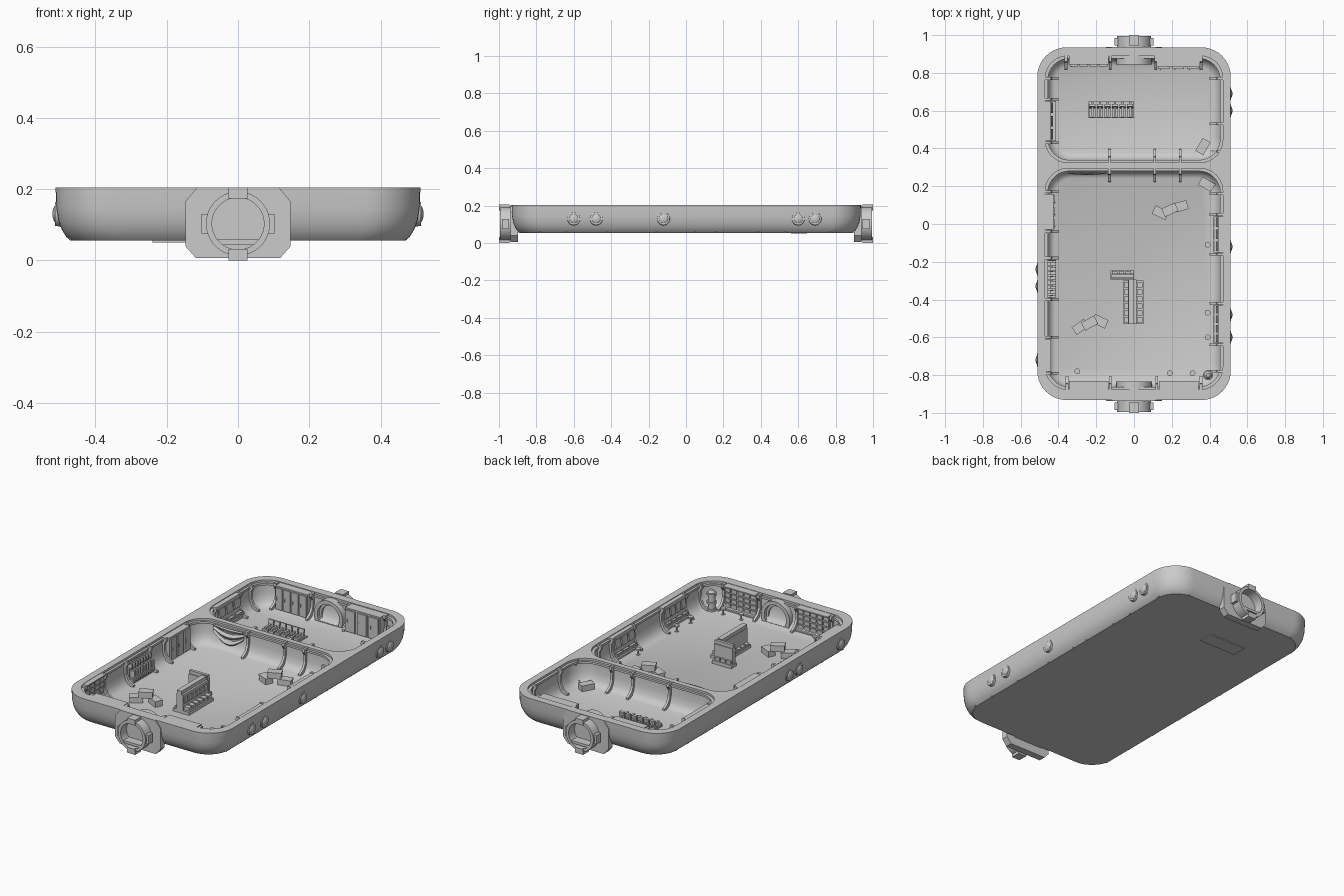
import bpy, bmesh
from math import pi, sin, cos, radians
from mathutils import Matrix, Vector

if "Cube" in bpy.data.objects:
    bpy.data.objects.remove(bpy.data.objects["Cube"])

FLOOR, RIM = 0.06, 0.204


def finish(bm, name, smooth=False):
    bmesh.ops.recalc_face_normals(bm, faces=bm.faces)
    me = bpy.data.meshes.new(name)
    bm.to_mesh(me)
    bm.free()
    ob = bpy.data.objects.new(name, me)
    bpy.context.collection.objects.link(ob)
    if smooth:
        shade(ob)
    return ob


def shade(ob):
    bpy.ops.object.select_all(action='DESELECT')
    ob.select_set(True)
    bpy.context.view_layer.objects.active = ob
    bpy.ops.object.shade_smooth_by_angle(angle=radians(35))


def add_box(bm, lo, hi, mat=Matrix(), tilt=0):
    c = (Vector(lo) + Vector(hi)) / 2
    size = [abs(b - a) for a, b in zip(lo, hi)]
    m = mat @ Matrix.Translation(c) @ Matrix.Rotation(tilt, 4, 'X') @ Matrix.Diagonal((*size, 1))
    bmesh.ops.create_cube(bm, size=1, matrix=m)


def add_cyl(bm, r1, r2, z0, z1, mat, seg=16):
    bmesh.ops.create_cone(bm, cap_ends=True, segments=seg, radius1=r1, radius2=r2, depth=z1 - z0,
                          matrix=mat @ Matrix.Translation((0, 0, (z0 + z1) / 2)))


def add_loft(bm, loops):
    rows = [[bm.verts.new(p) for p in lp] for lp in loops]
    n = len(rows[0])
    for a, b in zip(rows, rows[1:]):
        for i in range(n):
            bm.faces.new((a[i], a[(i + 1) % n], b[(i + 1) % n], b[i]))
    bm.faces.new(rows[0])
    bm.faces.new(rows[-1])


def add_ring(bm, ro, ri, y0, y1, zc, a0=0, a1=2 * pi, seg=40):
    full = a1 - a0 > 6.28
    rows = []
    for i in range(seg if full else seg + 1):
        a = a0 + (a1 - a0) * i / seg
        rows.append([bm.verts.new((r * cos(a), y, zc + r * sin(a)))
                     for r, y in ((ro, y0), (ro, y1), (ri, y1), (ri, y0))])
    for a, b in zip(rows, rows[1:] + rows[:1] if full else rows[1:]):
        for k in range(4):
            bm.faces.new((a[k], a[(k + 1) % 4], b[(k + 1) % 4], b[k]))
    if not full:
        bm.faces.new(rows[0])
        bm.faces.new(rows[-1])


def rounded_rect(x0, x1, y0, y1, r, z, n=10):
    pts = []
    for k, (cx, cy) in enumerate(((x1 - r, y1 - r), (x0 + r, y1 - r), (x0 + r, y0 + r), (x1 - r, y0 + r))):
        pts += [(cx + r * cos(pi / 2 * (k + i / n)), cy + r * sin(pi / 2 * (k + i / n)), z) for i in range(n + 1)]
    return pts


def tray(name, x0, x1, y0, y1, r, profile):
    bm = bmesh.new()
    add_loft(bm, [rounded_rect(x0 + d, x1 - d, y0 + d, y1 - d, r - d * .5, z) for d, z in profile])
    return finish(bm, name)


# Hull: rounded shell with two rooms cut out
hull = tray("hull", -.512, .512, -.932, .935, .155,
            [(.042, .055), (.03, .066), (.018, .085), (.008, .11), (.002, .145), (0, RIM)])
room = [(.05, FLOOR), (.03, .07), (.016, .095), (.008, .13), (.006, .178), (.014, .18), (.014, .192), (0, .192), (0, .25)]
for nm, y0, y1 in (("rear_room", .325, .89), ("main_room", -.876, .294)):
    cut = tray(nm + "_cutter", -.47, .47, y0, y1, .12, room)
    cut.hide_render = True
    cut.hide_set(True)
    mod = hull.modifiers.new(nm, 'BOOLEAN')
    mod.object, mod.operation, mod.solver = cut, 'DIFFERENCE', 'EXACT'
bpy.context.view_layer.objects.active = hull
for m in list(hull.modifiers):
    bpy.ops.object.modifier_apply(modifier=m.name)
shade(hull)

# Docking ports at both ends: plate, collar, locking tabs, deck, inner arch
for end, s, inner in (("rear", 1, .845), ("front", -1, .835)):
    bm = bmesh.new()
    half = [(.118, .006), (.148, .04), (.148, .165), (.115, RIM)]
    outline = half + [(-x, z) for x, z in reversed(half)]
    add_loft(bm, [[(x, s * y, z) for x, z in outline] for y in (.898, .938)])
    finish(bm, end + "_port_plate")
    bm = bmesh.new()
    add_ring(bm, .09, .073, s * .93, s * .995, .103)
    for x0, x1, z0, z1 in ((-.026, .026, .174, .205), (-.026, .026, 0, .032),
                           (.074, .103, .076, .13), (-.103, -.074, .076, .13)):
        add_box(bm, (x0, s * .945, z0), (x1, s * (1 if z0 != .076 else .985), z1))
    add_box(bm, (-.057, s * .93, .045), (.057, s * .99, .06))
    finish(bm, end + "_port_collar", True)
    bm = bmesh.new()
    add_ring(bm, .094, .072, s * inner, s * .9, .105, radians(-29), radians(209))
    add_ring(bm, .074, .058, s * (inner + .02), s * .9, .105, radians(-29), radians(209))
    add_box(bm, (-.09, s * inner, .056), (.09, s * .9, .066))
    finish(bm, end + "_inner_arch", True)

# Bulging portholes along the sides
for side, s, ys in (("right", 1, (-.6, -.48, -.12, .6, .69)), ("left", -1, (-.72, -.33, -.24))):
    bm = bmesh.new()
    for y in ys:
        base = Matrix.Translation((s * .503, y, .13))
        bmesh.ops.create_uvsphere(bm, u_segments=24, v_segments=12, radius=1,
                                  matrix=base @ Matrix.Diagonal((.018, .03, .03, 1)))
        add_cyl(bm, .036, .033, -.01, .011, base @ Matrix.Rotation(s * pi / 2, 4, 'Y'), 28)
    finish(bm, side + "_portholes", True)


# Wall frames: local x runs along the wall, local y points into the room
def wall(w, u):
    pos, ang = {"L": ((-.47, u), -pi / 2), "R": ((.47, u), pi / 2), "F": ((u, -.876), 0),
                "B": ((u, .89), pi), "D": ((u, .294), pi), "U": ((u, .325), 0)}[w]
    return Matrix.Translation((*pos, 0)) @ Matrix.Rotation(ang, 4, 'Z')


# Curved ribs along every wall
ribs = {"L": (.77, .66, .43, .17, -.04, -.18, -.4, -.6, -.79), "R": (.77, .53, .385, .16, .05, -.16, -.42, -.64, -.78),
        "F": (-.355, -.125, .12, .355), "B": (-.36, -.125, .115, .355), "D": (-.13, .11, .245), "U": (-.13, .11, .245)}
prof = [(-.004, .202), (.03, .202), (.034, .185), (.02, .165), (.022, .12), (.038, .09), (.07, .07), (.072, .057), (-.004, .057)]
for w, us in ribs.items():
    bm = bmesh.new()
    for u in us:
        m = wall(w, u)
        add_loft(bm, [[m @ Vector((x, v, z)) for v, z in prof] for x in (-.007, .007)])
    finish(bm, "wall_ribs_" + w)


# Wall furniture built from repeated modules
def unit(name, w, u, length, depth, n, kind):
    bm, m, h, step = bmesh.new(), wall(w, u), length / 2, length / n
    top = .2 if kind != "machine" else .15
    back = depth * (.85 if kind == "locker" else .5)
    add_box(bm, (-h, 0, FLOOR - .003), (h, back, top), m)
    if kind in ("desk", "machine"):
        add_box(bm, (-h, 0, .09), (h, depth, .1), m)
        add_box(bm, (-h, 0, FLOOR), (h, depth * .8, .075), m)
    for i in range(n):
        x = -h + i * step
        g = step * .1
        if kind == "locker":
            add_box(bm, (x + g, 0, .066), (x + step - g, depth, .192), m)
            add_box(bm, (x + step * .7, 0, .12), (x + step * .78, depth + .004, .14), m)
        elif kind == "desk":
            add_box(bm, (x + g, 0, .13), (x + step - g, back + .008, .18), m, .15)
            add_box(bm, (x + g, depth * .6, .1), (x + step - g, depth * .95, .106), m, .15)
        elif kind == "machine":
            add_box(bm, (x + g, 0, .075), (x + step * .6, depth, .14), m)
            add_box(bm, (x + g, 0, .15), (x + step * .5, depth * .7, .175), m)
        else:
            for k in range(4):
                z = .075 + k * .03
                add_box(bm, (x + g, 0, z), (x + step - g, back + .006, z + .022), m)
    if kind == "shelf":
        for z in (.062, .195):
            add_box(bm, (-h, 0, z), (h, depth, z + .007), m)
    finish(bm, name)


unit("rear_lockers", "B", -.24, .21, .055, 4, "locker")
unit("rear_cabinet", "B", .235, .23, .07, 3, "locker")
unit("rear_workbench", "L", .545, .21, .058, 3, "desk")
unit("left_lockers", "L", .065, .19, .05, 3, "locker")
unit("left_machinery", "L", -.29, .2, .058, 8, "machine")
unit("left_screens", "L", -.695, .17, .03, 4, "shelf")
unit("right_desk", "R", -.055, .19, .05, 3, "desk")
unit("right_long_desk", "R", -.53, .2, .05, 4, "desk")
unit("front_left_shelves", "F", -.24, .21, .045, 5, "shelf")
unit("front_right_shelves", "F", .237, .21, .045, 5, "shelf")

# Draped cloth on the partition
bm = bmesh.new()
nx, nz = 20, 12
rows = [[bm.verts.new((-.35 + .2 * i / nx, .272 - .006 * sin(5 * pi * k / nz) - .006 * sin(pi * i / nx),
                       .19 - .1 * k / nz * (.45 + .55 * sin(pi * i / nx)))) for i in range(nx + 1)] for k in range(nz + 1)]
for a, b in zip(rows, rows[1:]):
    for i in range(nx):
        bm.faces.new((a[i], a[i + 1], b[i + 1], b[i]))
finish(bm, "draped_cloth", True)

# Bench row in the rear room
bm = bmesh.new()
add_box(bm, (-.24, .562, .05), (0, .648, .068))
for i in range(6):
    x = -.24 + i * .04
    add_box(bm, (x + .003, .565, .068), (x + .036, .612, .08))
    add_box(bm, (x + .003, .618, .065), (x + .036, .63, .115), tilt=-.2)
    add_box(bm, (x + .014, .57, .08), (x + .026, .645, .092))
finish(bm, "bench_row")

# L-shaped central console
bm = bmesh.new()
add_box(bm, (-.055, -.53, .057), (.05, -.3, .078))
add_box(bm, (-.032, -.53, .07), (.012, -.295, .17))
add_box(bm, (-.03, -.53, .165), (0, -.295, .19))
add_box(bm, (-.125, -.295, .057), (0, -.245, .08))
add_box(bm, (-.12, -.29, .07), (0, -.262, .17))
add_box(bm, (-.12, -.285, .165), (0, -.268, .19))
for i in range(6):
    y = -.522 + i * .037
    add_box(bm, (.01, y, .08), (.044, y + .028, .1))
    add_box(bm, (.01, y, .12), (.018, y + .028, .155))
    add_box(bm, (-.052, y, .078), (-.03, y + .028, .088))
for i in range(3):
    add_box(bm, (-.116 + i * .036, -.264, .08), (-.088 + i * .036, -.25, .1))
finish(bm, "central_console")

# Loose crates: (x, y, base height, turn)
crates = [(.14, .06, FLOOR, -25), (.245, .093, FLOOR, 15), (.19, .075, .095, 24),
          (-.285, -.545, FLOOR, 35), (-.18, -.515, FLOOR, -25), (-.235, -.525, .095, 28),
          (.365, .41, FLOOR, 60), (.385, .21, FLOOR, -30)]
for i, (x, y, z, turn) in enumerate(crates):
    bm = bmesh.new()
    m = Matrix.Translation((x, y, z)) @ Matrix.Rotation(radians(turn), 4, 'Z')
    add_box(bm, (-.037, -.022, -.002), (.037, .022, .026), m)
    add_box(bm, (-.039, -.024, .026), (.039, .024, .035), m)
    finish(bm, f"crate_{i + 1}")

# Stools by the desks
bm = bmesh.new()
for x, y in ((.39, -.11), (.39, -.47), (.39, -.6), (.19, -.79), (.31, -.79), (-.3, -.78)):
    m = Matrix.Translation((x, y, 0))
    add_cyl(bm, .012, .012, .057, .063, m)
    add_cyl(bm, .004, .004, .06, .09, m)
    add_cyl(bm, .015, .015, .088, .097, m)
finish(bm, "stools", True)

# Corner tank with bands
bm = bmesh.new()
m = Matrix.Translation((.392, -.8, 0))
add_cyl(bm, .021, .021, .057, .165, m, 20)
add_cyl(bm, .021, .01, .165, .18, m, 20)
for z in (.06, .1, .15):
    add_cyl(bm, .027, .027, z, z + .012, m, 20)
finish(bm, "corner_tank", True)
